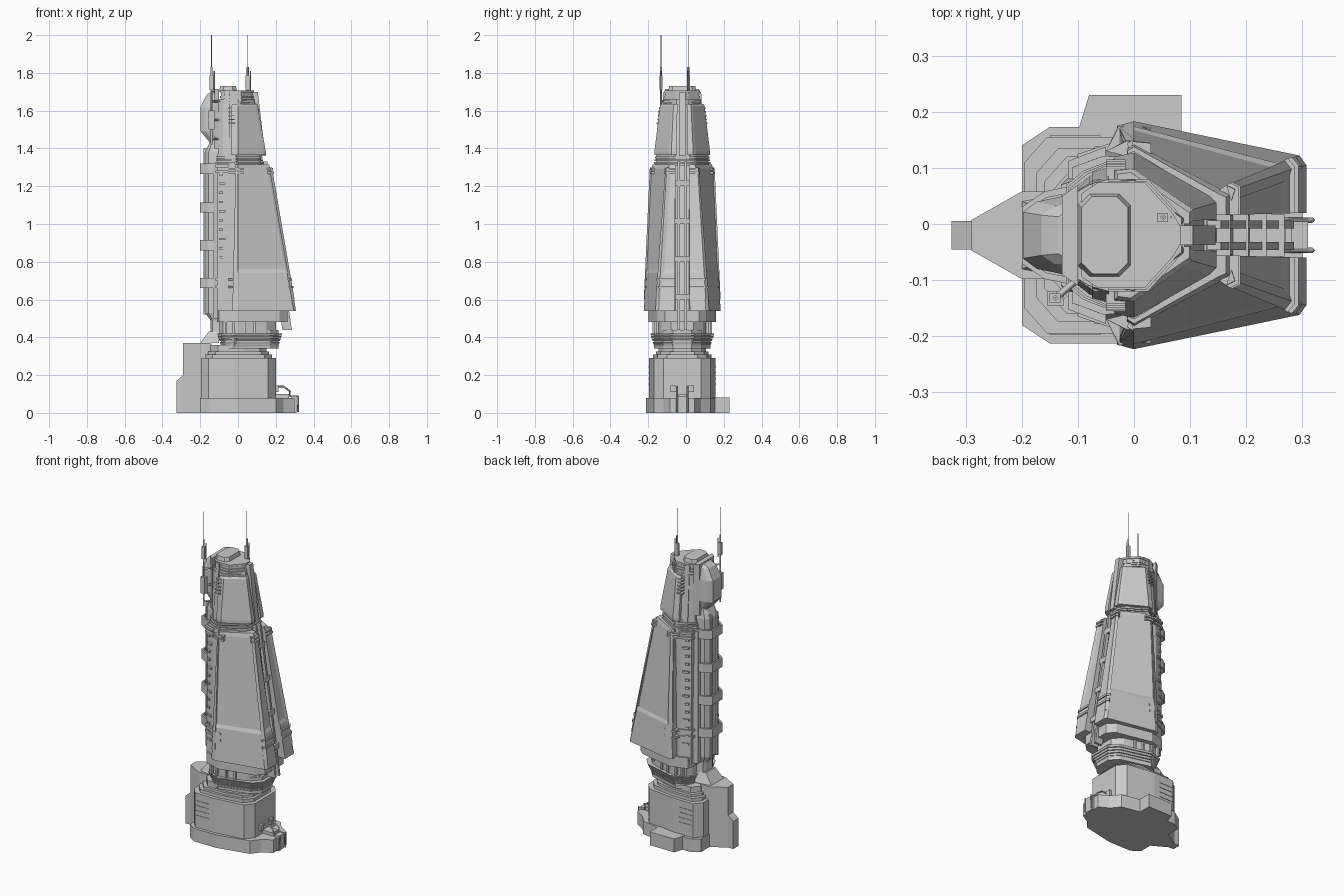
import bpy, bmesh, math
from mathutils import Vector

AXIS = -0.02  # the tower's mirror line in y


def mesh_object(name, bm):
    bmesh.ops.recalc_face_normals(bm, faces=bm.faces)
    me = bpy.data.meshes.new(name)
    bm.to_mesh(me)
    bm.free()
    ob = bpy.data.objects.new(name, me)
    bpy.context.collection.objects.link(ob)
    return ob


def loft(name, sections):
    """Solid through outlines given as (z, [(x, y), ...])."""
    bm = bmesh.new()
    rings = [[bm.verts.new((x, y, z)) for x, y in pts] for z, pts in sections]
    n = len(rings[0])
    for a, b in zip(rings, rings[1:]):
        for i in range(n):
            j = (i + 1) % n
            bm.faces.new((a[i], a[j], b[j], b[i]))
    bm.faces.new(rings[0])
    bm.faces.new(rings[-1])
    return mesh_object(name, bm)


def full(half):
    """Close a half outline (x, distance from axis) across the mirror line."""
    return [(x, AXIS - v) for x, v in half] + [(x, AXIS + v) for x, v in reversed(half)]


def side(pts, s):
    return [(x, AXIS + s * v) for x, v in pts]


def inset(half, d, cx=0.0):
    return [(x + (d if x < cx else -d), max(v - d, 0.005)) for x, v in half]


def slab(name, half, z0, z1, top=None):
    return loft(name, [(z0, full(half)), (z1, full(top or half))])


def box(name, x0, x1, y0, y1, z0, z1):
    r = [(x0, y0), (x1, y0), (x1, y1), (x0, y1)]
    return loft(name, [(z0, r), (z1, r)])


def lerp(a, b, t):
    return [(p[0] + (q[0] - p[0]) * t, p[1] + (q[1] - p[1]) * t) for p, q in zip(a, b)]


def rod(name, pts, r):
    cu = bpy.data.curves.new(name, 'CURVE')
    cu.dimensions = '3D'
    cu.bevel_depth = r
    cu.bevel_resolution = 0
    cu.use_fill_caps = True
    sp = cu.splines.new('POLY')
    sp.points.add(len(pts) - 1)
    for p, c in zip(sp.points, pts):
        p.co = (*c, 1)
    ob = bpy.data.objects.new(name, cu)
    bpy.context.collection.objects.link(ob)


# Podium with rear terrace
podium = [(-0.2, 0.16), (-0.15, 0.193), (0, 0.193), (0.2, 0.15), (0.24, 0.1), (0.3, 0.065)]
slab("podium", podium, 0, 0.08)
terrace = [(-0.11, 0.12), (-0.1, 0.165), (-0.08, 0.23), (0.085, 0.23), (0.085, 0.12)]
loft("rear_terrace", [(0, terrace), (0.082, terrace)])

# Base block and stepped roof
base = [(-0.195, 0.13), (-0.155, 0.175), (-0.02, 0.175), (0.16, 0.15), (0.2, 0.1)]
slab("base_block", base, 0.08, 0.29)
slab("base_roof_step", inset(base, 0.02), 0.29, 0.31)
slab("base_roof_cap", inset(base, 0.035), 0.31, 0.325)
slab("lower_neck", inset(base, 0.05), 0.32, 0.36)
for s in (-1, 1):
    for i in range(4):
        z = 0.15 + i * 0.03
        box("base_vent", -0.15, -0.06, AXIS + s * 0.174, AXIS + s * 0.178, z, z + 0.006)
    box("entrance_hood", 0.195, 0.215, AXIS + s * 0.048 - 0.014, AXIS + s * 0.048 + 0.014, 0.11, 0.145)

# Side annex on the left end
annex = [(-0.29, 0.027), (-0.2, 0.078), (-0.14, 0.078)]
slab("annex_block", annex, 0, 0.37)
rear_fin = [(-0.325, 0.025), (-0.2, 0.025)]
loft("annex_buttress", [(0, full(rear_fin)), (0.17, full(rear_fin)),
                        (0.2, full([(-0.29, 0.025), (-0.2, 0.025)]))])
slab("annex_roof", [(-0.2, 0.06), (-0.1, 0.08)], 0.37, 0.43, [(-0.155, 0.045), (-0.1, 0.06)])

# Entrance canopy rails and steps
for s in (-1, 1):
    y = AXIS + s * 0.027
    rod("canopy_rail", [(0.2, y, 0.14), (0.24, y, 0.14), (0.275, y, 0.115), (0.275, y, 0.088),
                        (0.318, y, 0.088), (0.318, y, 0.005)], 0.005)
box("canopy_deck", 0.2, 0.27, AXIS - 0.027, AXIS + 0.027, 0.08, 0.1)
box("entrance_step", 0.28, 0.31, AXIS - 0.03, AXIS + 0.03, 0, 0.09)

# Louvre collar and ledge under the shells
collar = [(-0.11, 0.1), (-0.09, 0.14), (0, 0.17), (0.19, 0.12), (0.235, 0.07)]
slab("collar_core", inset(collar, 0.02), 0.34, 0.44)
for i in range(5):
    z = 0.35 + i * 0.015
    c = inset(collar, 0.018 - 0.0045 * i)
    slab("collar_louvre", inset(c, 0.004), z, z + 0.011, c)
neck = [(-0.1, 0.1), (-0.08, 0.13), (0, 0.15), (0.15, 0.11), (0.2, 0.06)]
slab("upper_neck", neck, 0.42, 0.49)
for s in (-1, 1):
    for x in (-0.07, -0.03, 0.03, 0.08):
        box("neck_rib", x, x + 0.012, AXIS + s * 0.1, AXIS + s * (0.158 - max(x, 0) * 0.25), 0.42, 0.48)
ledge = [(-0.11, 0.11), (-0.1, 0.145), (0, 0.178), (0.22, 0.13), (0.262, 0.09)]
slab("shell_ledge", ledge, 0.48, 0.545)

# Inner core of the shaft and front spine
core0 = [(-0.13, 0.09), (-0.1, 0.12), (-0.01, 0.15), (0.2, 0.09), (0.255, 0.035)]
core1 = [(-0.13, 0.09), (-0.1, 0.1), (-0.01, 0.14), (0.1, 0.07), (0.135, 0.035)]
slab("shaft_core", core0, 0.5, 1.31, core1)
for s in (-1, 1):
    rail = lambda x: side([(x - 0.05, 0.012), (x, 0.012), (x, 0.026), (x - 0.05, 0.026)], s)
    loft("spine_rail", [(0.44, rail(0.285)), (1.33, rail(0.155))])
for i in range(4):
    z = 0.6 + i * 0.2
    x = 0.28 - (z - 0.5) * 0.16
    box("spine_tie", x - 0.05, x + 0.004, AXIS - 0.038, AXIS + 0.038, z, z + 0.03)

# Two large sloping shells with a thicker skirt
low = [(-0.03, 0.1), (-0.03, 0.195), (0.0, 0.203), (0.295, 0.142), (0.307, 0.125), (0.307, 0.04), (0.2, 0.04)]
high = [(-0.012, 0.09), (-0.012, 0.16), (0.0, 0.168), (0.16, 0.085), (0.175, 0.078), (0.175, 0.036), (0.1, 0.036)]


def shell_at(z, d):
    pts = lerp(low, high, (z - 0.54) / 0.77)
    k = (0, 1, 1, 1, 1, 0, 0)
    return [(x - (d if i in (3, 4, 5) else 0), v - d * k[i]) for i, (x, v) in enumerate(pts)]


for s in (-1, 1):
    zs = [(0.54, 0), (0.74, 0), (0.76, 0.006), (1.29, 0.006), (1.315, 0.01)]
    loft("main_shell", [(z, side(shell_at(z, d), s)) for z, d in zs])
    # raised frame edges, outer corner and front
    for a, b in ((1, 2), (3, 4)):
        def strip(z):
            p = shell_at(z, -0.003)
            return side([p[a], p[b], (p[b][0] - 0.006, p[b][1] - 0.02), (p[a][0] + 0.006, p[a][1] - 0.02)], s)
        loft("shell_edge_trim", [(0.6, strip(0.6)), (1.3, strip(1.3))])
    # clamp bars across the shell's edges
    for z in (0.66, 0.70, 1.265, 1.285):
        p = shell_at(z, -0.007)
        q = [p[3], p[4], p[5], (p[5][0] - 0.03, p[5][1]), (p[3][0] - 0.03, p[3][1] - 0.02)]
        loft("shell_clamp", [(z, side(q, s)), (z + 0.012, side(q, s))])
        q = [(-0.05, 0.15), p[1], (0.03, p[2][1] - 0.012), (0.03, 0.13)]
        loft("shell_back_clamp", [(z, side(q, s)), (z + 0.012, side(q, s))])

    # Vertical window panel behind each shell
    panel = [(-0.11, 0.1), (-0.11, 0.13), (-0.055, 0.152), (-0.02, 0.15), (-0.02, 0.1)]
    loft("window_panel", [(0.5, side(panel, s)), (1.32, side(lerp(panel, [(x, v * 0.93) for x, v in panel], 1), s))])
    for i in range(14):
        z = 0.62 + i * 0.049
        w = 0.02 if i % 3 else 0.035
        q = [(-0.1, 0.12), (-0.1, 0.138), (-0.1 + w, 0.138 + w * 0.4), (-0.1 + w, 0.12)]
        loft("window_bar", [(z, side(q, s)), (z + 0.012, side(q, s))])
    for z in (0.66, 0.70, 1.27, 1.3):
        q = [(-0.118, 0.1), (-0.118, 0.132), (-0.05, 0.158), (-0.05, 0.1)]
        loft("panel_clamp", [(z, side(q, s)), (z + 0.014, side(q, s))])

# Lift column with wrap-around balconies
column = [(-0.175, 0.035), (-0.155, 0.06), (-0.1, 0.07)]
foot = [(-0.145, 0.03), (-0.135, 0.05), (-0.1, 0.06)]
loft("lift_column", [(0.4, full(foot)), (0.49, full(foot)), (0.53, full(column)),
                     (1.38, full(column)), (1.44, full(foot))])
for s in (-1, 1):
    box("column_rail", -0.182, -0.16, AXIS + s * 0.03 - 0.006, AXIS + s * 0.03 + 0.006, 0.52, 1.4)
for z in (0.66, 0.86, 1.06, 1.265):
    o = [(-0.11, 0.088), (-0.16, 0.078), (-0.2, 0.05)]
    i = [(-0.11, 0.076), (-0.156, 0.067), (-0.19, 0.045)]
    u = side(o, 1) + side(o[::-1], -1) + side(i, -1) + side(i[::-1], 1)
    loft("balcony_band", [(z, u), (z + 0.055, u)])
    slab("balcony_floor", [(-0.195, 0.048), (-0.158, 0.07), (-0.11, 0.078)], z, z + 0.01)

# Setback between the tiers
mid = [(-0.12, 0.09), (-0.09, 0.115), (0, 0.15), (0.12, 0.075), (0.135, 0.045)]
slab("setback_core", inset(mid, 0.012), 1.3, 1.37)
for i in range(3):
    slab("setback_louvre", inset(mid, 0.003 * i), 1.318 + i * 0.015, 1.327 + i * 0.015)

# Upper tier
up0 = [(-0.105, 0.085), (-0.08, 0.105), (0, 0.13), (0.1, 0.07), (0.125, 0.035)]
up1 = [(-0.105, 0.075), (-0.08, 0.09), (0, 0.098), (0.06, 0.05), (0.085, 0.03)]
slab("upper_core", up0, 1.36, 1.66, up1)
slab("upper_spine", [(0.02, 0.017), (0.145, 0.017)], 1.36, 1.7, [(0.02, 0.017), (0.105, 0.017)])
ulow = [(-0.035, 0.08), (-0.035, 0.14), (0.0, 0.147), (0.135, 0.07), (0.147, 0.058), (0.147, 0.028), (0.08, 0.028)]
uhigh = [(-0.035, 0.07), (-0.035, 0.115), (0.0, 0.118), (0.09, 0.056), (0.105, 0.046), (0.105, 0.026), (0.05, 0.026)]
for s in (-1, 1):
    loft("upper_shell", [(1.365, side(ulow, s)), (1.385, side(ulow, s)), (1.625, side(uhigh, s)),
                         (1.635, side(inset(uhigh, 0.006), s))])
    pil = [(-0.075, 0.06), (-0.075, 0.112), (-0.045, 0.12), (-0.045, 0.06)]
    loft("upper_pilaster", [(1.36, side(pil, s)), (1.7, side([(x, v - 0.02) for x, v in pil], s))])
    for i in range(5):
        z = 1.53 + i * 0.02
        box("upper_slot", -0.05, -0.015, AXIS + s * 0.1, AXIS + s * (0.135 - i * 0.003), z, z + 0.007)

# Crown louvres and roof
roof = [(-0.1, 0.08), (-0.07, 0.1), (0.025, 0.1), (0.075, 0.045), (0.09, 0.02)]
slab("crown_core", inset(roof, 0.01), 1.62, 1.7)
for i in range(4):
    r = inset(roof, 0.003 * i)
    slab("crown_louvre", r, 1.637 + i * 0.015, 1.647 + i * 0.015)
slab("roof_deck", inset(roof, 0.006), 1.695, 1.706)
cap = [(-0.1, 0.055), (-0.08, 0.075), (-0.025, 0.075), (-0.005, 0.055)]
slab("roof_hatch", cap, 1.7, 1.73, inset(cap, 0.006, -0.05))

# Pod hanging on the upper left face
pod = lambda x, v: full([(x, v * 0.55), (x + 0.025, v * 0.8), (-0.1, v)])
loft("upper_pod", [(1.42, pod(-0.14, 0.06)), (1.49, pod(-0.198, 0.075)), (1.62, pod(-0.198, 0.075)),
                   (1.685, pod(-0.165, 0.065)), (1.705, pod(-0.135, 0.06))])
slab("pod_collar", [(-0.128, 0.07), (-0.1, 0.09)], 1.4, 1.715)

# Antenna masts
for x, y, z in ((-0.14, -0.132, 1.42), (0.052, 0.012, 1.69)):
    rod("mast_tip", [(x, y, 1.8), (x, y, 2.0)], 0.0022)
    rod("mast", [(x, y, z), (x, y, 1.83)], 0.006)
    box("mast_housing", x - 0.011, x + 0.009, y - 0.008, y + 0.008, 1.71, 1.785)
    rod("side_whip", [(x + 0.014, y, 1.69), (x + 0.014, y, 1.81)], 0.003)
for z in (1.45, 1.55, 1.65):
    rod("mast_bracket", [(-0.14, -0.132, z), (-0.09, -0.09, z)], 0.006)
box("mast_relay", -0.155, -0.125, -0.145, -0.12, 1.5, 1.6)
